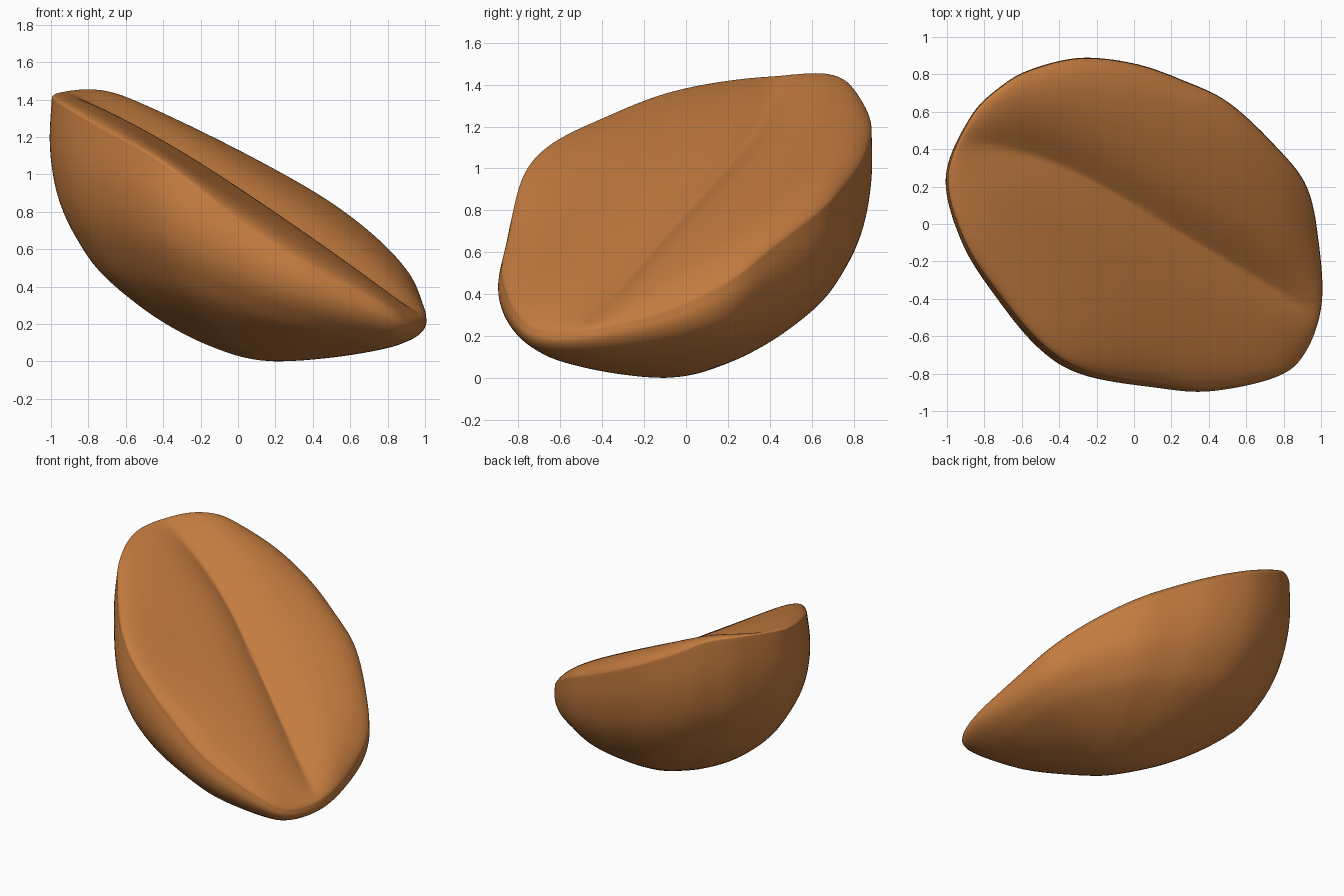
import bpy, bmesh, math
from mathutils import Vector

if "Cube" in bpy.data.objects:
    bpy.data.objects.remove(bpy.data.objects["Cube"])

# Rim of the tilted flat face, clockwise seen from above
RIM = [Vector(p) for p in [
    (-.995, .25, 1.41), (-.87, .57, 1.44), (-.7, .74, 1.42), (-.53, .83, 1.33),
    (-.28, .885, 1.2), (0, .855, 1.06), (.25, .77, .93), (.5, .65, .8),
    (.75, .42, .62), (.92, .2, .45), (.985, -.1, .31), (1, -.43, .23),
    (.91, -.69, .22), (.75, -.815, .31), (.4, -.88, .49), (.1, -.85, .67),
    (-.26, -.78, .95), (-.48, -.65, 1.1), (-.7, -.4, 1.22), (-.9, -.1, 1.34)]]
# Back profile from rim to base: (height fraction, reach fraction)
PROFILE = [Vector((h, t, 0)) for h, t in [
    (1, 1), (.85, 1.003), (.72, .987), (.6, .953), (.48, .89), (.34, .78),
    (.2, .59), (.1, .4), (.035, .22), (.008, .1), (0, 0)]]
SUB, TOP, WAVES = 10, 60, 36
BASE = Vector((.2, -.1, 0))


def spline(pts, sub, closed=True):
    out, n = [], len(pts)
    get = (lambda i: pts[i % n]) if closed else (lambda i: pts[min(max(i, 0), n - 1)])
    for i in range(n if closed else n - 1):
        a, b, c, d = (get(i + k) for k in (-1, 0, 1, 2))
        for j in range(sub):
            t = j / sub
            out.append(.5 * (2 * b + (c - a) * t + (2 * a - 5 * b + 4 * c - d) * t ** 2
                             + (3 * b - a - 3 * c + d) * t ** 3))
    return out


def face_height(x, y, r):
    # Two soft lobes either side of a slanting crease, with a rounded lip
    crease = .1 - .6 * x - .32 * max(0, -x - .1) ** 2
    s = (y - crease) * .857
    lip = .06 * math.sqrt(max(0, 1 - r ** 9))
    if s > 0:
        lobe = -.075 + .135 * (1 - math.exp(-(s / .17) ** 1.3))
    else:
        lobe = -.075 + .095 * (1 - math.exp(-(-s / .13) ** 1.1))
    return lip + lobe * (1 - r ** 6)


rim = spline(RIM, SUB)
n = len(rim)
mean = sum(rim, Vector()) / n
# Smooth (harmonic) filling of the rim loop
waves = []
for k in range(1, WAVES + 1):
    w = 2 * math.pi * k / n
    waves.append((w, k,
                  sum((p * math.cos(w * i) for i, p in enumerate(rim)), Vector()) * 2 / n,
                  sum((p * math.sin(w * i) for i, p in enumerate(rim)), Vector()) * 2 / n))


def fill(i, r):
    q = mean.copy()
    for w, k, a, b in waves:
        f = r ** k
        if f < 1e-5:
            break
        q += a * (f * math.cos(w * i)) + b * (f * math.sin(w * i))
    return q


bm = bmesh.new()
rings = []
# Creased face: rings from the centre out to the rim
for j in range(1, TOP + 1):
    r = math.sin(j / TOP * math.pi / 2)
    ring = []
    for i in range(n):
        q = fill(i, r)
        q.z += face_height(q.x, q.y, r)
        ring.append(bm.verts.new(q))
    rings.append(ring)
# Rounded back: rings from the rim down to the base, swelling at the front left
for h, t, _ in spline(PROFILE, 4, False)[1:]:
    ring = []
    for p in rim:
        d = p - BASE
        side = max(0, -(d.x * .6 + d.y * .8) / math.hypot(d.x, d.y)) ** 1.5
        swell = 1 + .08 * side * math.sin(math.pi * h) * h
        q = BASE + d * t * swell
        q.z = p.z * h
        ring.append(bm.verts.new(q))
    rings.append(ring)
for a, b in zip(rings, rings[1:]):
    for k in range(n):
        m = (k + 1) % n
        bm.faces.new((a[k], a[m], b[m], b[k]))
top = bm.verts.new(mean + Vector((0, 0, face_height(mean.x, mean.y, 0))))
bottom = bm.verts.new(BASE)
for k in range(n):
    m = (k + 1) % n
    bm.faces.new((top, rings[0][m], rings[0][k]))
    bm.faces.new((bottom, rings[-1][k], rings[-1][m]))
bmesh.ops.recalc_face_normals(bm, faces=bm.faces)

mesh = bpy.data.meshes.new("bean")
bm.to_mesh(mesh)
bm.free()
bean = bpy.data.objects.new("bean", mesh)
bpy.context.collection.objects.link(bean)
mat = bpy.data.materials.new("roasted_brown")
mat.diffuse_color = (.55, .2, .05, 1)
mat.use_nodes = True
mat.node_tree.nodes["Principled BSDF"].inputs["Base Color"].default_value = mat.diffuse_color
mesh.materials.append(mat)
for f in mesh.polygons:
    f.use_smooth = True
